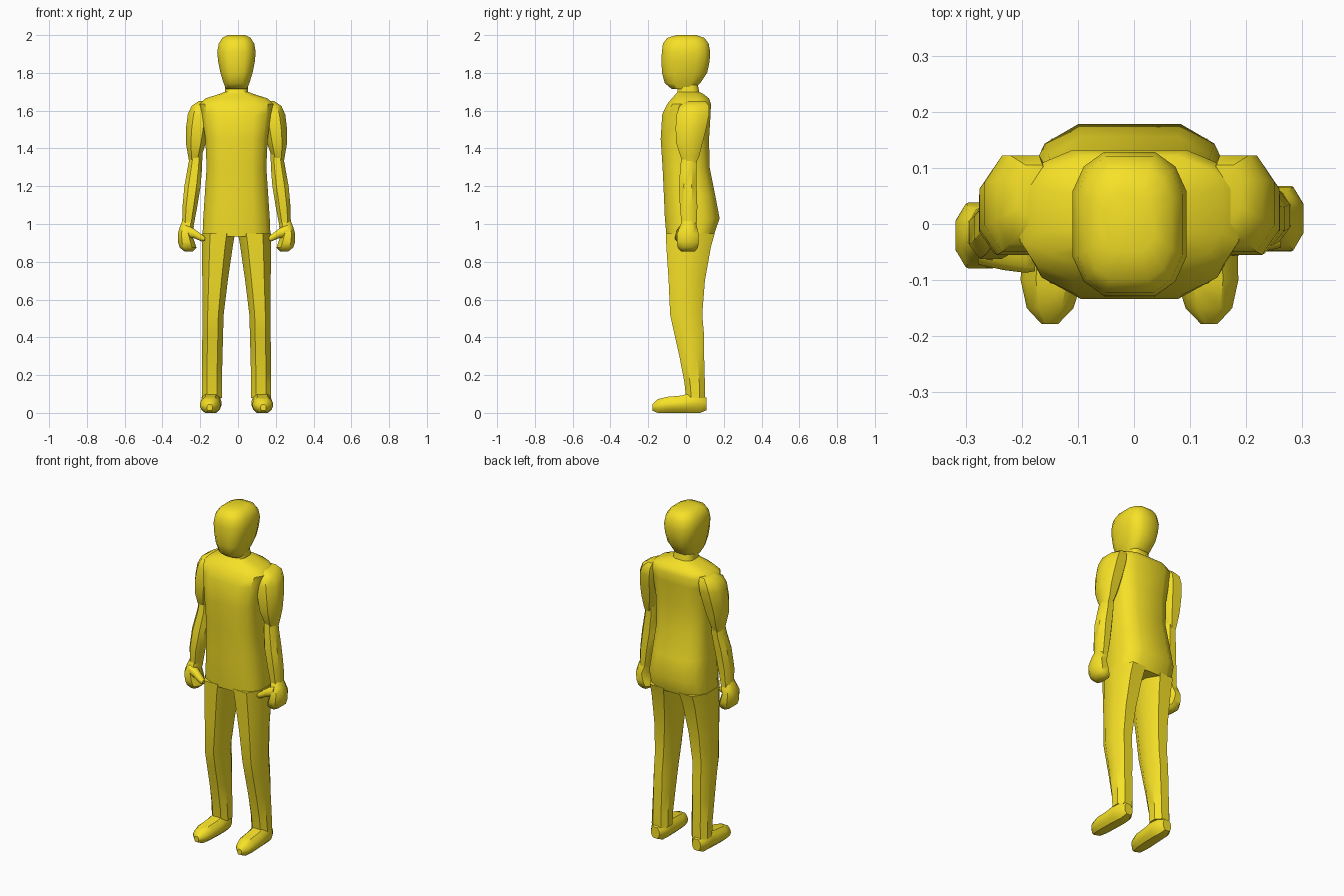
import bpy, bmesh
from math import radians

CENTRE_X = -0.008
mat = bpy.data.materials.new("yellow")
mat.diffuse_color = (0.92, 0.75, 0.02, 1)

# Quarter outlines of the cross-sections, as fractions of half width and depth
BODY = [(1, .4), (.86, .76), (.52, 1)]
ROUND = [(1, .45), (.8, .8), (.45, 1)]
LIMB = [(1, .45), (.5, 1)]
PLACE = {'x': lambda t, u, v: (t, u, v),
         'y': lambda t, u, v: (u, t, v),
         'z': lambda t, u, v: (u, v, t)}


def ring(quarter):
    q = list(quarter)
    r = q + [(-a, b) for a, b in reversed(q)]
    return r + [(-a, -b) for a, b in r]


def loft(name, axis, sections, quarter, side=1, mirror=False, angle=38):
    """Skin sections (t, u0, u1, v0, v1) stacked along an axis."""
    bm = bmesh.new()
    shape = ring(quarter)
    n = len(shape)
    rows = []
    for t, u0, u1, v0, v1 in sections:
        row = []
        for a, b in shape:
            x, y, z = PLACE[axis](t, (u0 + u1) / 2 + a * (u1 - u0) / 2,
                                  (v0 + v1) / 2 + b * (v1 - v0) / 2)
            row.append(bm.verts.new((x * side, y, z)))
        rows.append(row)
    for lo, hi in zip(rows, rows[1:]):
        for i in range(n):
            j = (i + 1) % n
            bm.faces.new((lo[i], lo[j], hi[j], hi[i]))
    bm.faces.new(rows[0])
    bm.faces.new(rows[-1])
    bmesh.ops.recalc_face_normals(bm, faces=bm.faces)
    for f in bm.faces:
        f.smooth = True
    me = bpy.data.meshes.new(name)
    bm.to_mesh(me)
    bm.free()
    me.set_sharp_from_angle(angle=radians(angle))
    me.materials.append(mat)
    ob = bpy.data.objects.new(name, me)
    ob.location.x = CENTRE_X
    bpy.context.collection.objects.link(ob)
    if mirror:
        ob.modifiers.new("mirror", 'MIRROR')
    return ob


def centred(rows):
    return [(z, -w, w, y0, y1) for z, w, y0, y1 in rows]


# Head
loft("head", 'z', centred([
    (1.715, .055, -.075, .045), (1.745, .068, -.112, .075), (1.80, .085, -.127, .112),
    (1.86, .097, -.130, .125), (1.91, .102, -.128, .128), (1.955, .094, -.122, .12),
    (1.985, .075, -.10, .098), (2.0, .045, -.05, .055)]), ROUND, angle=50)

# Torso with shoulders and short neck
loft("torso", 'z', centred([
    (.935, .180, -.103, .145), (1.03, .176, -.112, .178), (1.15, .168, -.117, .155),
    (1.30, .158, -.124, .125), (1.45, .165, -.134, .122), (1.58, .182, -.126, .130),
    (1.635, .195, -.10, .132), (1.665, .165, -.075, .122), (1.69, .085, -.052, .09),
    (1.70, .062, -.045, .07), (1.75, .058, -.045, .06)]), BODY)

# Legs
loft("leg", 'z', [
    (.08, .078, .184, .0, .100), (.16, .078, .182, -.008, .100),
    (.30, .074, .182, -.035, .096), (.42, .071, .181, -.062, .095),
    (.52, .068, .181, -.084, .086), (.70, .046, .181, -.092, .100),
    (.88, .020, .183, -.104, .132), (.95, .008, .183, -.107, .152)],
    LIMB, mirror=True)

# Feet
loft("foot", 'y', [
    (-.178, .127, .157, .012, .045), (-.150, .100, .183, 0, .072),
    (-.10, .084, .194, 0, .085), (-.02, .080, .192, 0, .092),
    (.03, .080, .188, 0, .108), (.075, .085, .184, 0, .105),
    (.108, .108, .164, .014, .08)], [(1, .15), (.85, .6), (.5, 1)], mirror=True)

# Arms, the two hands hanging slightly differently
for side, word, dy in ((-1, "left", -.022), (1, "right", .008)):
    loft(word + "_upper_arm", 'z', [
        (1.30, .215, .246, .0, .045), (1.36, .185, .256, -.03, .07),
        (1.43, .162, .268, -.052, .088), (1.51, .145, .267, -.055, .108),
        (1.58, .135, .258, -.05, .122), (1.625, .135, .238, -.035, .122),
        (1.65, .14, .20, .0, .105)], LIMB, side)
    loft(word + "_forearm", 'z', [
        (.985, .228, .288, -.03 + dy, .048 + dy), (1.09, .208, .286, -.04 + dy, .052 + dy),
        (1.20, .190, .276, -.042 + dy / 2, .052 + dy / 2),
        (1.30, .182, .258, -.03, .056), (1.40, .18, .24, -.02, .06)], LIMB, side)
    # Curled mitten hand
    loft(word + "_hand", 'z', [
        (.855, .232, .275, -.035 + dy, .04 + dy), (.875, .212, .300, -.052 + dy, .055 + dy),
        (.905, .222, .310, -.057 + dy, .060 + dy), (.95, .238, .310, -.055 + dy, .058 + dy),
        (.985, .226, .300, -.042 + dy, .05 + dy), (1.015, .228, .288, -.03 + dy, .04 + dy)],
        LIMB, side, angle=50)
    # Thumb
    loft(word + "_thumb", 'x', [
        (.168, -.062 + dy, -.037 + dy, .912, .932), (.185, -.065 + dy, -.025 + dy, .908, .945),
        (.225, -.060 + dy, -.01 + dy, .925, .975), (.27, -.05 + dy, .02 + dy, .93, 1.0)],
        LIMB, side, angle=50)
